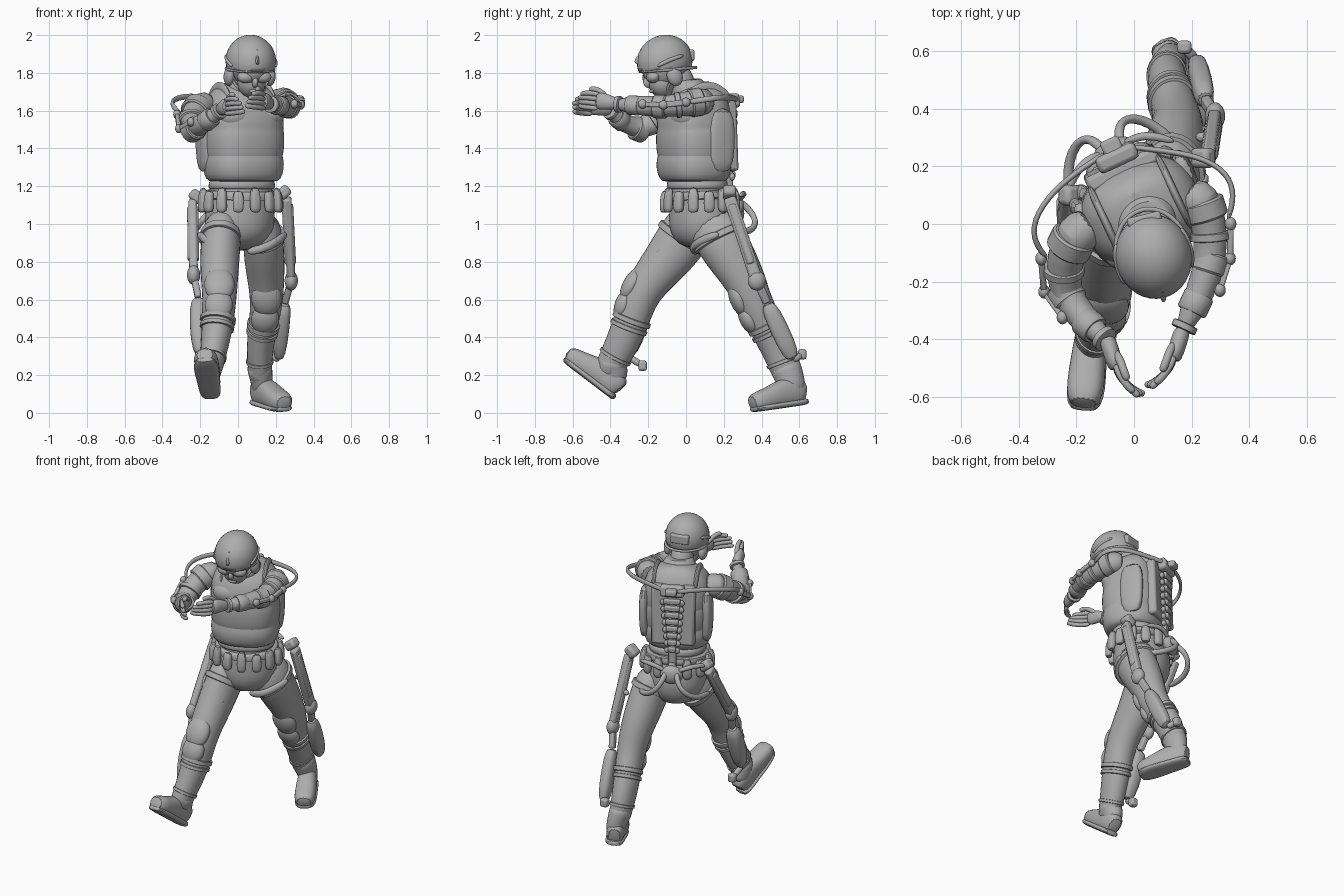
import bpy, bmesh
from math import cos, sin, pi, radians, copysign
from mathutils import Matrix, Vector as V

if "Cube" in bpy.data.objects:
    bpy.data.objects.remove(bpy.data.objects["Cube"])

grey = bpy.data.materials.new("plain grey")
grey.use_nodes = True
grey.diffuse_color = (.42, .42, .42, 1)
grey.node_tree.nodes["Principled BSDF"].inputs["Base Color"].default_value = (.42, .42, .42, 1)
X, Z = V((1, 0, 0)), V((0, 0, 1))


def finish(name, bm, subdivide=0, bevel=0):
    """Turn a bmesh into a smooth shaded object."""
    bmesh.ops.recalc_face_normals(bm, faces=bm.faces)
    mesh = bpy.data.meshes.new(name)
    bm.to_mesh(mesh)
    bm.free()
    obj = bpy.data.objects.new(name, mesh)
    bpy.context.collection.objects.link(obj)
    mesh.materials.append(grey)
    if bevel:
        mod = obj.modifiers.new("bevel", "BEVEL")
        mod.width, mod.segments = bevel, 2
    if subdivide:
        mod = obj.modifiers.new("subdivide", "SUBSURF")
        mod.levels = mod.render_levels = subdivide
    bpy.ops.object.select_all(action="DESELECT")
    obj.select_set(True)
    bpy.context.view_layer.objects.active = obj
    bpy.ops.object.shade_smooth_by_angle(angle=radians(40))
    return obj


def axes(direction, side):
    d = direction.normalized()
    if abs(d.dot(side)) > .95:
        side = V((0, 1, 0))
    s = (side - d * side.dot(d)).normalized()
    return s, d.cross(s), d


def loft(name, rings, side=X, n=14, power=1, subdivide=1):
    """Skin elliptical rings (x, y, z, half width, half depth) along a path."""
    bm, loops = bmesh.new(), []
    pts = [V(r[:3]) for r in rings]
    for i, ring in enumerate(rings):
        d = pts[min(i + 1, len(pts) - 1)] - pts[max(i - 1, 0)]
        s, u, d = axes(d, side)
        loop = []
        for k in range(n):
            c, w = cos(2 * pi * k / n), sin(2 * pi * k / n)
            c, w = copysign(abs(c) ** power, c), copysign(abs(w) ** power, w)
            loop.append(bm.verts.new(pts[i] + s * c * ring[3] + u * w * ring[4]))
        loops.append(loop)
    for a, b in zip(loops, loops[1:]):
        for k in range(n):
            bm.faces.new((a[k], a[(k + 1) % n], b[(k + 1) % n], b[k]))
    bm.faces.new(loops[0])
    bm.faces.new(loops[-1])
    return finish(name, bm, subdivide)


def hose(name, points, r, flat=1):
    return loft(name, [(*p, r * flat, r) for p in points], Z, 8, 1, 2)


def cuff(name, limb, i, f, width, grow):
    """Band wrapped around a limb, at fraction f of its segment i."""
    a, b = V(limb[i][:3]), V(limb[i + 1][:3])
    mid, d = a.lerp(b, f), (b - a).normalized() * width / 2
    ra, rb = [limb[i][k] * (1 - f) + limb[i + 1][k] * f + grow for k in (3, 4)]
    rings = [(*(mid + d * t), ra * g, rb * g) for t, g in ((-1, .9), (-.8, 1), (.8, 1), (1, .9))]
    return loft(name, rings, X, 24, 1, 0)


def plank(name, start, end, width, depth, side=X):
    """Rounded bar between two points."""
    a, b = V(start), V(end)
    s, u, d = axes(b - a, side)
    basis = Matrix((s * width, u * depth, b - a)).transposed().to_4x4()
    bm = bmesh.new()
    bmesh.ops.create_cube(bm, size=1, matrix=Matrix.Translation((a + b) / 2) @ basis)
    return finish(name, bm, 0, min(width, depth, (b - a).length) * .28)


def blob(name, matrix, centre, radii):
    bm = bmesh.new()
    place = matrix @ Matrix.Translation(centre) @ Matrix.Diagonal((*radii, 1))
    bmesh.ops.create_uvsphere(bm, u_segments=28, v_segments=16, radius=1, matrix=place)
    return finish(name, bm)


# Torso frame: turned so the chest looks toward its left
turn = Matrix.Translation((.02, .06, 0)) @ Matrix.Rotation(radians(25), 4, "Z")
side = turn.to_3x3() @ X


def T(x, y, z):
    return tuple(turn @ V((x, y, z)))


def stack(name, rows, power=.8, n=24):
    """Upright body section from rows (depth offset, height, half width, half depth)."""
    return loft(name, [(*T(0, y, z), a, b) for y, z, a, b in rows], side, n, power)


stack("pelvis", [(.02, .86, .09, .1), (.03, .91, .165, .155), (.03, 1.0, .195, .18),
                 (.02, 1.1, .185, .165), (0, 1.2, .165, .14), (0, 1.26, .165, .14)], 1)
stack("waistband", [(0, 1.18, .175, .15), (0, 1.19, .178, .153), (0, 1.22, .178, .153), (0, 1.24, .17, .15)], .9)
stack("vest", [(-.02, 1.22, .175, .145), (-.02, 1.235, .196, .168), (-.02, 1.29, .214, .186), (-.02, 1.345, .211, .183),
               (-.02, 1.36, .203, .174), (-.02, 1.375, .212, .184), (-.02, 1.48, .217, .188),
               (-.02, 1.5, .207, .178), (-.02, 1.52, .212, .184), (-.015, 1.6, .212, .175),
               (-.01, 1.67, .195, .152), (-.015, 1.72, .145, .12), (-.02, 1.75, .08, .08)])
stack("collar", [(-.05, 1.69, .11, .1), (-.06, 1.72, .11, .1), (-.07, 1.76, .085, .08), (-.07, 1.765, .07, .07)], 1)
plank("back_plate", T(0, .155, 1.28), T(0, .14, 1.67), .27, .06, side)
for s, word in ((-1, "right"), (1, "left")):
    hose(word + "_shoulder_strap", [T(s * .13, -.14, 1.62), T(s * .13, -.07, 1.72), T(s * .13, .04, 1.735),
                                    T(s * .13, .14, 1.64)], .015, 2.4)
    loft(word + "_side_panel", [(*T(s * x, .05, z), .03, d) for x, z, d in
                                ((.18, 1.28, .04), (.195, 1.31, .07), (.2, 1.5, .08), (.19, 1.62, .06))], side, 14, .7)
    # chest pouches with a soft bulge
    blob(word + "_chest_bulge", turn, (s * .085, -.12, 1.57), (.1, .07, .07))

# Belt with a ring of pouches
stack("belt", [(.015, 1.13, .19, .165), (.015, 1.135, .2, .175), (.01, 1.175, .195, .17), (.01, 1.18, .185, .16)], 1)
for k in range(14):
    a = 2 * pi * (k + .5) / 14
    c, w = cos(a), sin(a)
    rings = [(*T(c * (.2 + o), .015 + w * (.175 + o), z), r, r * .75)
             for z, r, o in ((1.06, .02, .01), (1.075, .032, .012), (1.15, .03, .01), (1.195 - .02 * (k % 2), .022, 0))]
    loft("belt_pouch", rings, turn.to_3x3() @ V((-w, c, 0)), 10, .7)

# Spine frame on the back
for k in range(8):
    z = 1.25 + k * .046
    w = .024 + .004 * k
    plank("vertebra", T(-w, .2, z + .012), T(w, .2, z + .012), .034, .03, Z)
    for s in (-1, 1):
        blob("vertebra_lug", turn, (s * (w + .006), .19, z), (.018, .014, .02))
plank("spine_rail", T(0, .185, 1.1), T(0, .185, 1.66), .05, .03, side)
plank("upper_spine_hub", T(0, .195, 1.615), T(0, .185, 1.69), .15, .06, side)
plank("spine_connector", T(0, .23, 1.64), T(0, .23, 1.68), .07, .06, side)
blob("lower_spine_hub", turn, (0, .22, 1.1), (.07, .04, .06))
for s in (-1, 1):
    hose("hip_rod", [T(s * .03, .22, 1.13), T(s * .05, .29, 1.07), T(s * .1, .3, 1.01), T(s * .17, .24, .96),
                     T(s * .22, .1, .95)], .02)
    hose("hip_hose", [T(s * .03, .22, 1.12), T(s * .12, .23, 1.17), T(s * .21, .15, 1.15)], .016)

# Head, leaning forward
head = (Matrix.Translation((.068, -.113, 1.862)) @ Matrix.Rotation(radians(14), 4, "Z")
        @ Matrix.Rotation(radians(22), 4, "X"))


def H(x, y, z):
    return tuple(head @ V((x, y, z)))


loft("neck", [(.04, .01, 1.68, .075, .075), (.05, -.03, 1.75, .07, .075), (.06, -.06, 1.82, .07, .08)])
blob("skull", head, (0, -.01, -.03), (.1, .125, .11))
blob("jaw", head, (0, -.06, -.1), (.075, .07, .08))
blob("nose", head, (0, -.13, -.07), (.016, .022, .028))
blob("mouth", head, (0, -.122, -.12), (.028, .015, .012))
bm = bmesh.new()
bmesh.ops.create_uvsphere(bm, u_segments=32, v_segments=20, radius=1,
                          matrix=Matrix.Diagonal((.133, .15, .138, 1)))
bmesh.ops.bisect_plane(bm, geom=bm.verts[:] + bm.edges[:] + bm.faces[:], plane_co=(0, 0, -.05),
                       plane_no=(0, -.35, -1), clear_outer=True)
bm.transform(head)
shell = finish("helmet_shell", bm)
shell.modifiers.new("thickness", "SOLIDIFY").thickness = .014
hose("helmet_rim", [H(.126 * cos(a), .144 * sin(a), -.047 - .046 * sin(a))
                    for a in (2 * pi * k / 24 for k in range(25))], .009)
hose("helmet_mount", [H(0, -.142, .035), H(0, -.125, .07), H(0, -.085, .108)], .012, 2)
plank("helmet_back_panel", H(-.06, .135, -.02), H(.06, .135, -.02), .06, .035, Z)
for s in (-1, 1):
    blob("goggle_lens", head, (s * .045, -.1, -.05), (.048, .036, .032))
    blob("ear_cup", head, (s * .112, -.005, -.085), (.028, .042, .052))
    hose("chin_strap", [H(s * .11, -.01, -.06), H(s * .085, -.05, -.13), H(0, -.085, -.18)], .008)
    hose("helmet_side_rail", [H(s * .118, -.08, .0), H(s * .135, 0, .01), H(s * .115, .085, 0)], .012)

# Arms, each held forward
arms = {
    "left": [(.18, .115, 1.645, .07, .07), (.235, .085, 1.65, .075, .075), (.262, 0, 1.635, .066, .064),
             (.27, -.12, 1.62, .056, .058), (.235, -.23, 1.625, .056, .054), (.165, -.38, 1.635, .035, .034)],
    "right": [(-.14, .01, 1.63, .07, .07), (-.2, -.03, 1.63, .08, .08), (-.245, -.12, 1.57, .07, .068),
              (-.245, -.235, 1.495, .06, .06), (-.185, -.325, 1.53, .056, .056), (-.09, -.41, 1.605, .036, .034)]}
for word, arm in arms.items():
    s = 1 if word == "left" else -1
    loft(word + "_arm", arm, Z)
    cuff(word + "_shoulder_pad", arm, 1, .4, .07, .004)
    cuff(word + "_arm_strap", arm, 2, .35, .03, .006)
    cuff(word + "_elbow_pad", arm, 3, .15, .07, .005)
    cuff(word + "_bracer", arm, 4, .3, .07, .004)
    cuff(word + "_wrist_cuff", arm, 4, .85, .025, .007)
    # outer arm brace
    rail = [V(arm[i][:3]) + V((s * (arm[i][3] + .008), 0, .01)) for i in (2, 3, 4)]
    plank(word + "_upper_arm_brace", rail[0], rail[1], .03, .022, Z)
    plank(word + "_forearm_brace", rail[1], rail[2], .026, .02, Z)
    for joint in rail:
        blob(word + "_brace_joint", Matrix(), joint, (.02, .024, .024))
    # hand: palm, curled fingers and a raised thumb
    wrist, f = V(arm[-1][:3]), V((-.3 * s, -1, .12)).normalized()
    across = f.cross(V((s, 0, 0))).normalized()
    across = across if across.z > 0 else -across
    inward = V((-s, -.3, 0)).normalized()
    P = lambda a, b, c=0: wrist + f * a + across * b + inward * c
    loft(word + "_palm", [(*P(-.02, 0), .032, .03), (*P(.02, .005), .038, .03),
                          (*P(.07, .008), .048, .03), (*P(.105, .005), .044, .024)], across)
    for k in range(4):
        h, reach = .04 - k * .024, .185 - .012 * abs(k - 1)
        hose(word + "_finger", [P(.085, h), P(.13, h * 1.1, .006), P(.165, h, .025 + .01 * k),
                                P(reach, h * .8, .045 + .014 * k)], .0145)
    hose(word + "_thumb", [P(.03, .02, .015), P(.07, .06, .025), P(.115, .07, .025), P(.14, .06, .03)], .0155)
hose("left_shoulder_hose", [T(.03, .22, 1.66), (.1, .255, 1.665), (.23, .235, 1.67), (.325, .18, 1.67),
                            (.352, .1, 1.66), (.325, .01, 1.645)], .011, 1.5)
hose("right_shoulder_hose", [T(-.03, .22, 1.66), (-.17, .2, 1.67), (-.28, .12, 1.68), (-.355, .01, 1.655),
                             (-.345, -.07, 1.62), (-.3, -.12, 1.58)], .011, 1.5)

# Legs in a long stride
legs = {
    "right": [(-.075, .06, 1.04, .1, .14), (-.09, -.02, .92, .108, .145), (-.098, -.105, .8, .108, .128),
              (-.098, -.2, .69, .1, .11), (-.098, -.25, .6, .092, .098), (-.105, -.285, .5, .088, .098),
              (-.12, -.335, .37, .078, .092), (-.142, -.4, .25, .064, .082), (-.148, -.43, .19, .055, .07)],
    "left": [(.11, .12, 1.04, .1, .14), (.135, .18, .92, .112, .145), (.14, .255, .8, .11, .13),
             (.15, .325, .68, .098, .11), (.152, .362, .58, .088, .098), (.135, .42, .47, .08, .095),
             (.115, .485, .35, .074, .094), (.115, .535, .22, .064, .084), (.12, .55, .15, .058, .07)]}
boots = {"right": ((-.142, -.385, .068), (-.1, -.79, .6), 1.08), "left": ((.095, .64, .045), (.48, -.9, -.13), 1.03)}
for word, leg in legs.items():
    s = 1 if word == "left" else -1
    loft(word + "_leg", leg)
    for i, f, width, grow in ((0, .95, .04, .005), (5, .05, .03, .007), (5, .35, .025, .006), (6, .6, .02, .004)):
        cuff(word + "_leg_strap", leg, i, f, width, grow)
    # two plates over the knee
    for i, j, t, reach, w, h in ((3, 4, "knee_pad", .07, .08, .1), (4, 5, "lower_knee_pad", .066, .074, .085)):
        a, b = V(leg[i][:3]), V(leg[j][:3])
        x, u, d = axes(b - a, X)
        u = u if u.y < 0 else -u
        basis = Matrix((x, u, d)).transposed().to_4x4()
        blob(word + "_" + t, Matrix.Translation((a + b) / 2 + u * reach) @ basis, (0, 0, 0), (w, .048, h))
    # boot built along its own heel to toe axis
    heel, f, size = V(boots[word][0]), V(boots[word][1]).normalized(), boots[word][2]
    x, u, f = axes(f, X)
    u = u if u.z > 0 else -u
    B = lambda a, h: heel + f * a * size + u * h
    form = ((0, .06, .042, .055), (.04, .075, .057, .075), (.13, .08, .06, .078), (.2, .062, .066, .062),
            (.27, .054, .066, .054), (.325, .046, .05, .042))
    loft(word + "_boot", [(*B(a, h), w, t) for a, h, w, t in form], x, 16, .8)
    loft(word + "_sole", [(*B(a - .004, .016), w + .001, .018) for a, h, w, t in form], x, 16, .75)
    ankle = V(leg[-2][:3])
    loft(word + "_boot_shaft", [(*B(.07, .06), .054, .072), (*B(.07, .12), .058, .075),
                                (*ankle, .067, .084), (*(ankle + (V(leg[-3][:3]) - ankle) * .35), .074, .09)], X)
    # outer leg frame: thigh bar, knee joint, shin bar and heel hook
    top, knee, low, wide = ((.26, .23, 1.14), (.282, .375, .7), (.215, .57, .28), .04) if s > 0 else (
        (-.24, .1, 1.12), (-.235, -.15, .73), (-.2, -.31, .3), .052)
    top, knee, low = V(top), V(knee), V(low)
    plank(word + "_thigh_bar", top, knee, .045, .066)
    plank(word + "_thigh_bar_cover", top.lerp(knee, .08), top.lerp(knee, .8), .06, .045)
    blob(word + "_knee_joint", Matrix(), knee, (.035, .048, .052))
    link = knee.lerp(low, .28) + V((-s * .015, 0, 0))
    plank(word + "_knee_link", knee, link, .035, .045)
    loft(word + "_shin_bar", [(*link, .025, .025), (*link.lerp(low, .12), wide, .05),
                              (*link.lerp(low, .75), wide, .052), (*low, .026, .035)], X, 12, .7)
    back = low + (V((-.04, .045, .03)) if s > 0 else V((.015, .08, -.05)))
    hose(word + "_heel_hook", [low, (low + back) / 2, back], .02)
    plank(word + "_heel_clip", back - V((.025, 0, 0)), back + V((.025, 0, 0)), .055, .045, Z)
    plank(word + "_hip_mount", top - V((s * .05, 0, 0)), top + V((s * .01, 0, .05)), .06, .07, Z)
    hose(word + "_thigh_clamp", [top.lerp(knee, .5), top.lerp(knee, .5) - V((s * .06, .0, .01))], .02)
    # harness strap looping under the crotch to the thigh bar
    hose(word + "_thigh_harness", [V(leg[1][:3]) + V((s * a, b, c)) for a, b, c in
                                   ((-.09, -.12, -.07), (0, -.155, -.05), (.08, -.11, -.01), (.12, 0, .03))], .02, 1.2)
